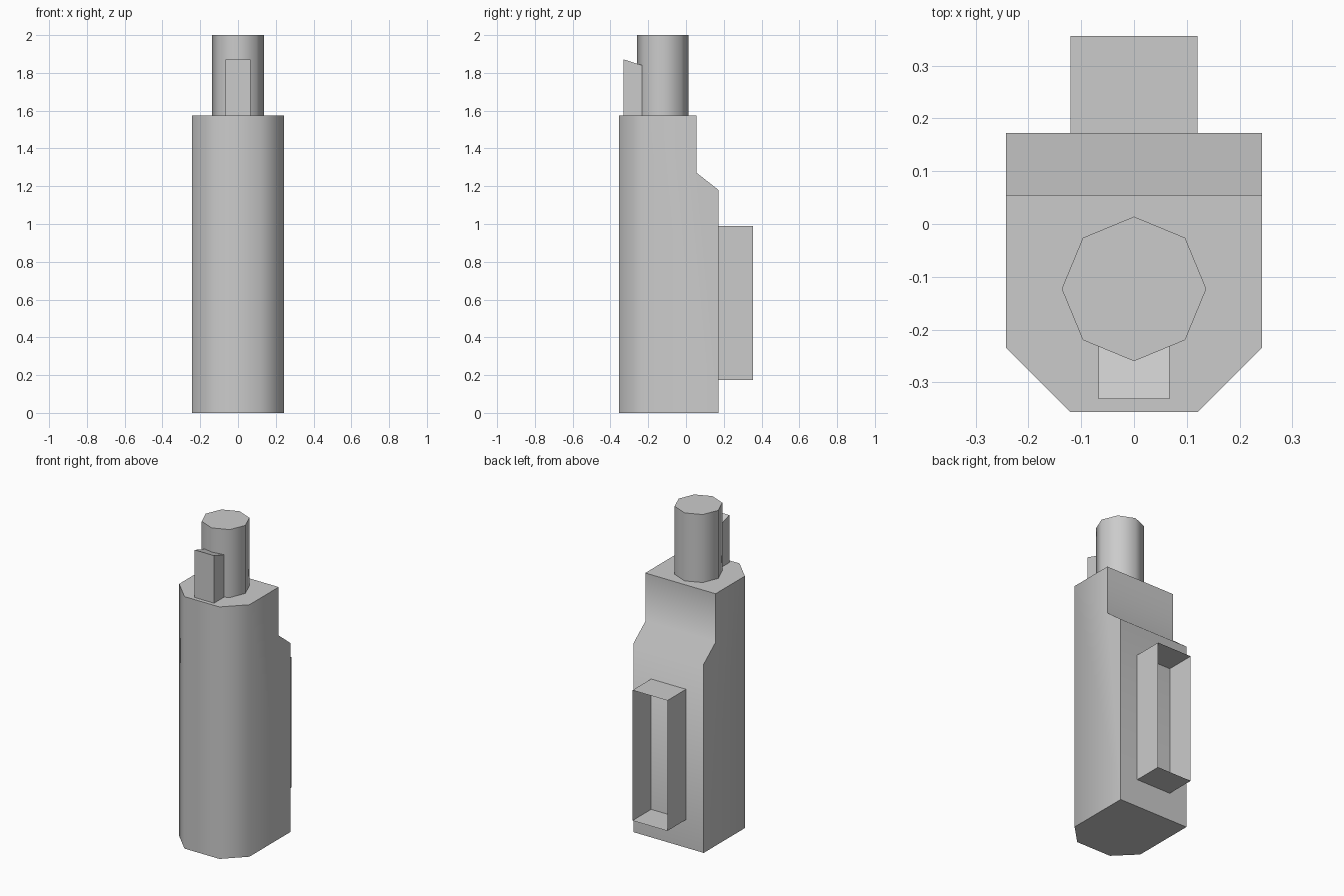
import bpy, bmesh, math

if "Cube" in bpy.data.objects:
    bpy.data.objects.remove(bpy.data.objects["Cube"])


def finish(bm, name, smooth=True):
    bmesh.ops.recalc_face_normals(bm, faces=bm.faces)
    mesh = bpy.data.meshes.new(name)
    bm.to_mesh(mesh)
    bm.free()
    obj = bpy.data.objects.new(name, mesh)
    bpy.context.collection.objects.link(obj)
    if smooth:
        bpy.ops.object.select_all(action='DESELECT')
        obj.select_set(True)
        bpy.context.view_layer.objects.active = obj
        bpy.ops.object.shade_smooth_by_angle(angle=math.radians(60))
    return obj


def extrude_side_profile(profile, half_width):
    """Extrude a (y, z) profile across x, centred on x = 0."""
    bm = bmesh.new()
    face = bm.faces.new([bm.verts.new((-half_width, y, z)) for y, z in profile])
    new = bmesh.ops.extrude_face_region(bm, geom=[face], use_keep_orig=True)
    verts = [g for g in new['geom'] if isinstance(g, bmesh.types.BMVert)]
    bmesh.ops.translate(bm, verts=verts, vec=(2 * half_width, 0, 0))
    return bm


# Body: stepped back profile, chamfered front corners
front = -0.356
bm = extrude_side_profile([(front, 0), (0.172, 0), (0.172, 1.18), (0.055, 1.272),
                           (0.055, 1.575), (front, 1.575)], 0.243)
corners = [e for e in bm.edges
           if all(abs(v.co.y - front) < 1e-4 for v in e.verts)
           and abs(e.verts[0].co.z - e.verts[1].co.z) > 1]
bmesh.ops.bevel(bm, geom=corners, offset=0.122, segments=1, affect='EDGES')
finish(bm, "body")

# Antenna: eight-sided column
bm = bmesh.new()
bmesh.ops.create_cone(bm, cap_ends=True, segments=8, radius1=0.137, radius2=0.137, depth=0.425)
bmesh.ops.translate(bm, verts=bm.verts, vec=(0, -0.123, 1.7875))
finish(bm, "antenna")

# Slanted block in front of the antenna
finish(extrude_side_profile([(-0.332, 1.575), (-0.232, 1.575), (-0.232, 1.84),
                             (-0.332, 1.872)], 0.067), "antenna_block", False)

# Rear bracket: thin-walled rectangular frame, open to the back
bm = bmesh.new()
bmesh.ops.create_cube(bm, size=1)
bmesh.ops.scale(bm, verts=bm.verts, vec=(0.241, 0.184, 0.815))
bmesh.ops.translate(bm, verts=bm.verts, vec=(0, 0.264, 0.5825))
open_ends = [f for f in bm.faces if abs(f.normal.y) > 0.9]
bmesh.ops.delete(bm, geom=open_ends, context='FACES_ONLY')
finish(bm, "rear_bracket", False)
